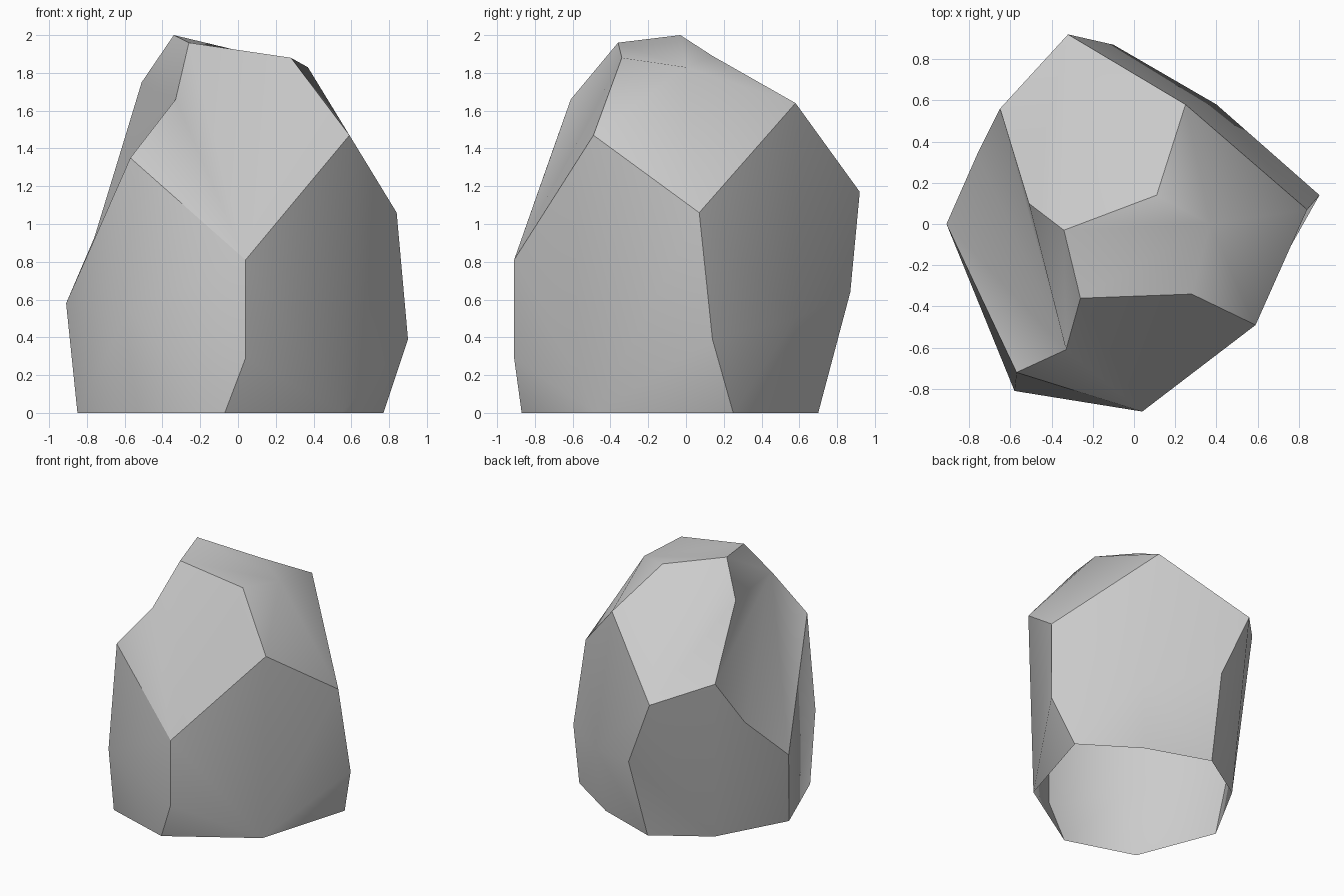
import bpy
import bmesh

cube = bpy.data.objects.get("Cube")
if cube:
    bpy.data.objects.remove(cube, do_unlink=True)

# Corners of the boulder, in hundredths of a unit, one letter each
corners = {
    # crown and front facet
    "A": (-26, -36, 196), "B": (28, -34, 188), "C": (59, -49, 147),
    "D": (4, -91, 81), "E": (-57, -72, 135), "F": (-33, -61, 166),
    # upper rear facet
    "G": (-34, -3, 200), "H": (11, 14, 189), "I": (25, 58, 164),
    "J": (-32, 92, 117), "K": (-65, 56, 129), "L": (-51, 10, 175),
    # shoulders and waist
    "M": (84, 7, 106), "N": (37, 0, 183), "P": (-91, 0, 58),
    "Q": (-76, 34, 93), "R": (-10, 87, 64), "S": (40, 58, 50),
    "T": (90, 14, 39), "X": (-58, -81, 54), "d": (4, -91, 29),
    # ground outline
    "a": (77, 25, 0), "b": (34, 53, 0), "c": (-15, 70, 0),
    "e": (-56, 44, 0), "f": (-85, -9, 0), "g": (-61, -70, 0),
    "h": (-7, -87, 0), "w": (55, -48, 0),
}

# Chipped facets: the corner each one fans out from, then its outline.
# The stone is an open shell, without a face on the ground.
facets = {
    "front": ("D", "EFABC"),
    "upper_rear": ("J", "KLGHI"),
    "left_shoulder": ("F", "AGLKQPE"),
    "right_shoulder": ("N", "GABCMIHG"),
    "left_lower": ("X", "EDdhgfPE"),
    "right_lower": ("w", "hdDCMTa"),
    "rear_lower": ("e", "fPQKJRc"),
    "rear_right": ("S", "MIJRcbaTM"),
}

bm = bmesh.new()
verts = {name: bm.verts.new([v / 100 for v in position])
         for name, position in corners.items()}

owner = {}
for facet, (centre, outline) in facets.items():
    for start, end in zip(outline, outline[1:]):
        face = bm.faces.new([verts[centre], verts[start], verts[end]])
        face.smooth = True
        owner[face] = facet

# Facet borders stay crisp while each facet is shaded softly inside
for edge in bm.edges:
    owners = [owner[face] for face in edge.link_faces]
    edge.smooth = len(owners) > 1 and len(set(owners)) == 1

bmesh.ops.recalc_face_normals(bm, faces=bm.faces[:])

mesh = bpy.data.meshes.new("boulder")
bm.to_mesh(mesh)
bm.free()
boulder = bpy.data.objects.new("boulder", mesh)
bpy.context.collection.objects.link(boulder)

# Stone colour
stone = bpy.data.materials.new("stone grey")
stone.use_nodes = True
colour = (0.6, 0.6, 0.6, 1)
stone.diffuse_color = colour
stone.node_tree.nodes["Principled BSDF"].inputs["Base Color"].default_value = colour
mesh.materials.append(stone)
